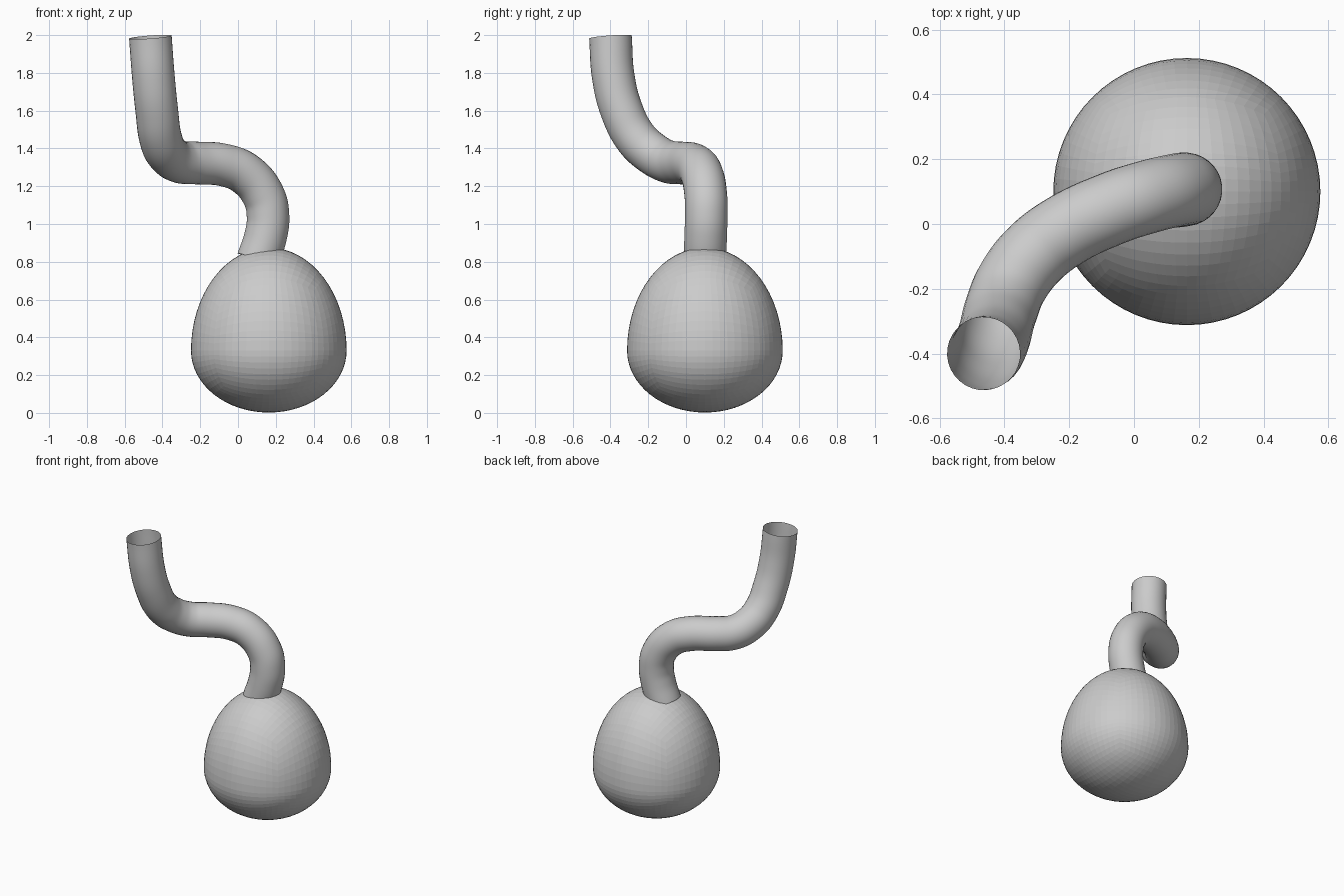
import bpy, bmesh, math

if "Cube" in bpy.data.objects:
    bpy.data.objects.remove(bpy.data.objects["Cube"])

# Egg-shaped bulb: an evenly divided cube rounded into two joined half-ellipsoids
bm = bmesh.new()
bmesh.ops.create_cube(bm, size=2)
bmesh.ops.subdivide_edges(bm, edges=bm.edges[:], cuts=15, use_grid_fill=True)
for v in bm.verts:
    for i in range(3):
        v.co[i] = math.tan(v.co[i] * math.pi / 4)
    v.co.normalize()
    v.co.x = 0.163 + 0.412 * v.co.x
    v.co.y = 0.10 + 0.412 * v.co.y
    v.co.z = 0.33 + v.co.z * (0.545 if v.co.z > 0 else 0.328)
bmesh.ops.recalc_face_normals(bm, faces=bm.faces[:])
mesh = bpy.data.meshes.new("bulb")
bm.to_mesh(mesh)
bm.free()
bulb = bpy.data.objects.new("bulb", mesh)
bpy.context.collection.objects.link(bulb)

# Bent open pipe swept along a smooth path
path = [(0.105, 0.10, 0.81), (0.145, 0.104, 0.93), (0.159, 0.107, 1.04),
        (0.135, 0.105, 1.15), (0.04, 0.083, 1.265), (-0.075, 0.045, 1.312),
        (-0.22, -0.025, 1.323), (-0.31, -0.095, 1.33), (-0.375, -0.18, 1.375),
        (-0.41, -0.265, 1.455), (-0.43, -0.34, 1.60), (-0.448, -0.385, 1.78),
        (-0.464, -0.40, 1.99)]
curve = bpy.data.curves.new("pipe", 'CURVE')
curve.dimensions = '3D'
curve.resolution_u = 8
curve.bevel_depth = 0.113
curve.bevel_resolution = 14
curve.use_fill_caps = False
spline = curve.splines.new('BEZIER')
spline.bezier_points.add(len(path) - 1)
for p, co in zip(spline.bezier_points, path):
    p.co = co
    p.handle_left_type = p.handle_right_type = 'AUTO'
pipe = bpy.data.objects.new("pipe", curve)
bpy.context.collection.objects.link(pipe)
bpy.context.view_layer.objects.active = pipe
pipe.select_set(True)
bpy.ops.object.convert(target='MESH')
bpy.ops.object.shade_smooth()
